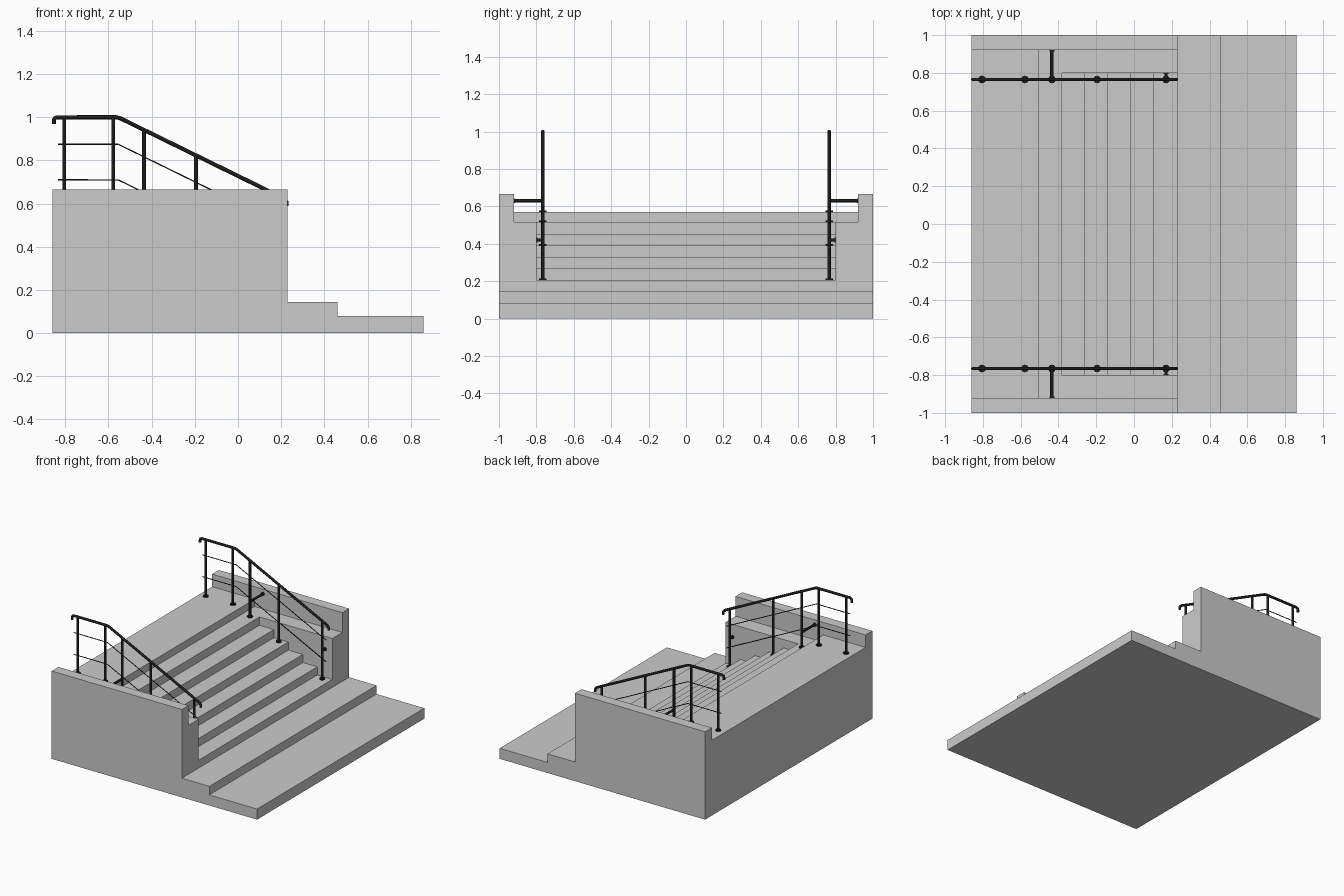
import bpy, math
from mathutils import Vector

if "Cube" in bpy.data.objects:
    bpy.data.objects.remove(bpy.data.objects["Cube"])

black = bpy.data.materials.new("black_metal")
black.diffuse_color = (0.012, 0.012, 0.012, 1)
black.use_nodes = True
black.node_tree.nodes["Principled BSDF"].inputs["Base Color"].default_value = black.diffuse_color


def extrude_profile(name, pts, half):
    """Extrude an x-z outline from y=-half to y=+half."""
    n = len(pts)
    verts = [(x, y, z) for y in (-half, half) for x, z in pts]
    faces = [list(range(n)), list(range(2 * n - 1, n - 1, -1))]
    faces += [[(i + 1) % n, i, n + i, n + (i + 1) % n] for i in range(n)]
    me = bpy.data.meshes.new(name)
    me.from_pydata(verts, [], faces)
    ob = bpy.data.objects.new(name, me)
    bpy.context.collection.objects.link(ob)
    bpy.ops.object.select_all(action='DESELECT')
    bpy.context.view_layer.objects.active = ob
    ob.select_set(True)
    bpy.ops.object.mode_set(mode='EDIT')
    bpy.ops.mesh.select_all(action='SELECT')
    bpy.ops.mesh.normals_make_consistent(inside=False)
    bpy.ops.object.mode_set(mode='OBJECT')
    return ob


def cut(target, cutter):
    cutter.hide_render = True
    m = target.modifiers.new("cut", 'BOOLEAN')
    m.operation, m.solver, m.object = 'DIFFERENCE', 'EXACT', cutter
    bpy.context.view_layer.objects.active = target
    bpy.ops.object.modifier_apply(modifier=m.name)
    bpy.data.objects.remove(cutter)


def rod(name, a, b, r, sides=16):
    """Cylinder between two points."""
    a, b = Vector(a), Vector(b)
    bpy.ops.mesh.primitive_cylinder_add(vertices=sides, radius=r, depth=(b - a).length,
                                        location=(a + b) / 2)
    ob = bpy.context.object
    ob.name = name
    ob.rotation_euler = (b - a).to_track_quat('Z', 'Y').to_euler()
    ob.data.materials.append(black)
    bpy.ops.object.shade_smooth_by_angle()
    return ob


def tube(name, pts, r):
    """Round tube along a list of points."""
    cu = bpy.data.curves.new(name, 'CURVE')
    cu.dimensions = '3D'
    cu.bevel_depth, cu.bevel_resolution, cu.use_fill_caps = r, 3, True
    sp = cu.splines.new('POLY')
    sp.points.add(len(pts) - 1)
    for p, c in zip(sp.points, pts):
        p.co = (*c, 1)
    sp.use_smooth = True
    cu.materials.append(black)
    ob = bpy.data.objects.new(name, cu)
    bpy.context.collection.objects.link(ob)
    return ob


# masonry block: outer outline including side walls and the two wide lower steps
steps = extrude_profile("staircase", [(-.86, 0), (.86, 0), (.86, .08), (.46, .08), (.46, .145),
                                      (.23, .145), (.23, .665), (-.86, .665)], 1)
# landing and ledges between the parapets
cut(steps, extrude_profile("landing_cutter", [(-1, .57), (-.505, .57), (-.505, .515),
                                              (.4, .515), (.4, .9), (-1, .9)], .92))
# stair well with the narrow treads
treads, x, z = [(-.38, .7)], -.38, .452
for i in range(5):
    treads += [(x, z), (x + .121, z)]
    x, z = x + .121, z - .0617
treads = treads[:-1] + [(.1, treads[-1][1]), (.1, .205), (.4, .205), (.4, .7)]
cut(steps, extrude_profile("tread_cutter", treads, .8))

SLOPE, BEND = .49, -.555


def rail_z(x, top):
    return top - max(0, x - BEND) * SLOPE


# railings, one per side
posts = [(-.805, .57), (-.578, .57), (-.435, .515), (-.195, .39), (.17, .205)]
for s, side in ((-1, "front"), (1, "back")):
    y = s * .765
    # handrail with small down-turned ends
    path = [(-.853, .968), (-.853, .985), (-.849, .995), (-.839, 1.0), (BEND - .01, 1.0),
            (BEND + .008, .996), (.205, rail_z(.205, 1)), (.218, .617), (.224, .608), (.224, .59)]
    tube(side + "_handrail", [(px, y, pz) for px, pz in path], .0095)
    # posts with round foot plates
    for i, (px, pz) in enumerate(posts):
        rod(f"{side}_post_{i}", (px, y, pz), (px, y, rail_z(px, 1)), .009)
        rod(f"{side}_foot_{i}", (px, y, pz), (px, y, pz + .008), .02, 24)
    # thin cables
    for name, top in (("upper", .875), ("lower", .71)):
        tube(f"{side}_{name}_cable", [(-.835, y + s * .005, top), (BEND, y + s * .005, top),
                                      (.198, y + s * .005, rail_z(.198, top))], .003)
    # wall brackets
    for name, bx, bz, wall in (("upper", -.435, .63, .92), ("lower", .17, .42, .8)):
        rod(f"{side}_{name}_bracket", (bx, y, bz), (bx, s * wall, bz), .0085)
        rod(f"{side}_{name}_bracket_plate", (bx, s * (wall - .006), bz), (bx, s * wall, bz), .013)
